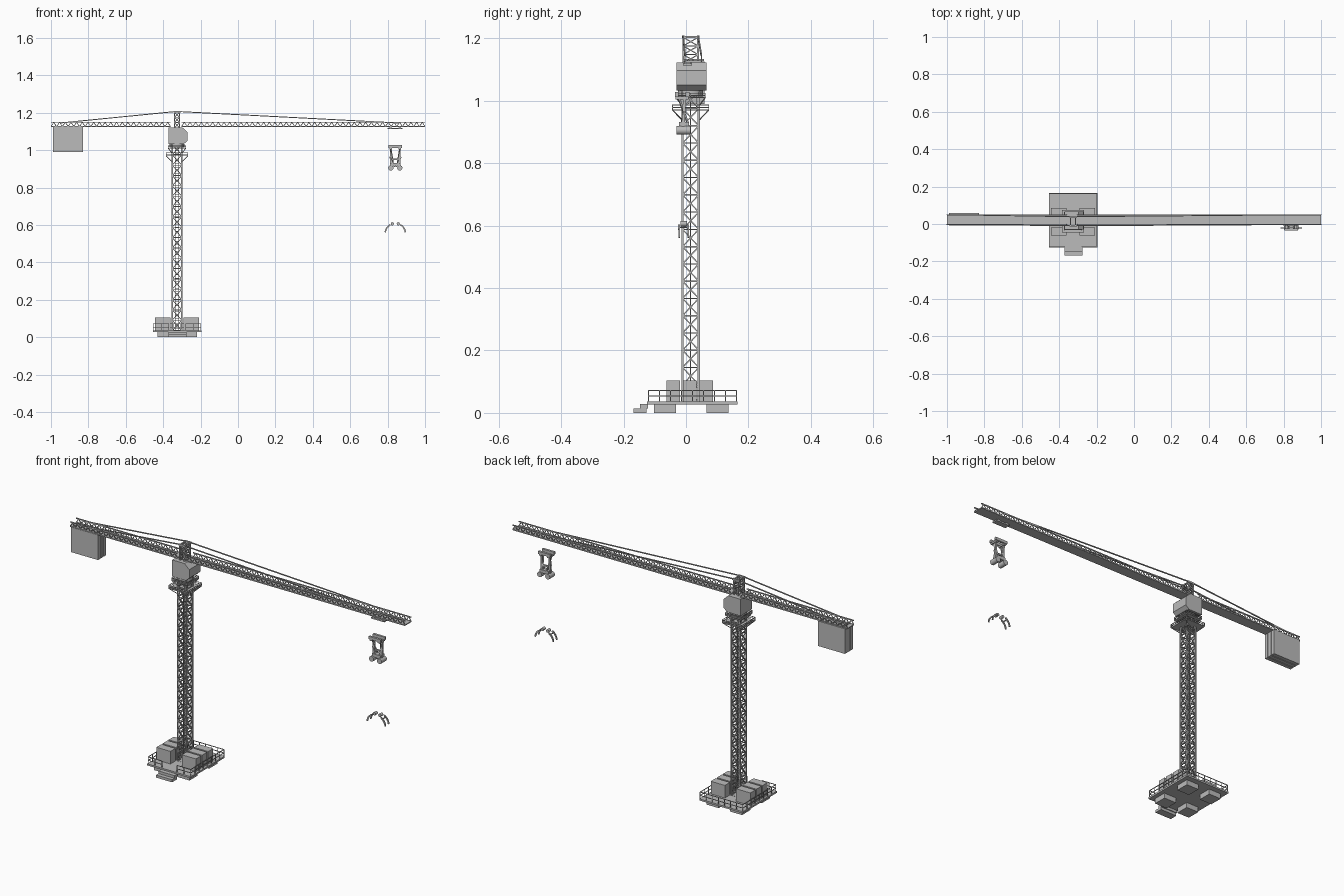
import bpy, bmesh, math
from mathutils import Vector, Matrix

if "Cube" in bpy.data.objects:
    bpy.data.objects.remove(bpy.data.objects["Cube"], do_unlink=True)

grey = bpy.data.materials.new("plain grey")
grey.use_nodes = True
grey.diffuse_color = (0.5, 0.5, 0.5, 1)
grey.node_tree.nodes["Principled BSDF"].inputs["Base Color"].default_value = (0.5, 0.5, 0.5, 1)

MX, MY = -0.326, 0.015      # mast centre
HALF = 0.026                # mast half width


class Part:
    """Collects simple solids into one named object."""
    def __init__(self, name):
        self.name, self.bm = name, bmesh.new()

    def box(self, x0, x1, y0, y1, z0, z1):
        m = Matrix.Translation(((x0 + x1) / 2, (y0 + y1) / 2, (z0 + z1) / 2))
        m = m @ Matrix.Diagonal((x1 - x0, y1 - y0, z1 - z0, 1))
        bmesh.ops.create_cube(self.bm, size=1, matrix=m)

    def bar(self, a, b, w=0.004, d=None):
        a, b = Vector(a), Vector(b)
        v = b - a
        m = Matrix.Translation((a + b) / 2) @ v.to_track_quat('Z', 'Y').to_matrix().to_4x4()
        bmesh.ops.create_cube(self.bm, size=1, matrix=m @ Matrix.Diagonal((w, d or w, v.length, 1)))

    def drum(self, centre, r, length, axis='Z', n=20):
        m = Matrix.Translation(centre) @ Vector((0, 1, 0) if axis == 'Y' else (0, 0, 1)).to_track_quat('Z', 'Y').to_matrix().to_4x4()
        bmesh.ops.create_cone(self.bm, cap_ends=True, segments=n, radius1=r, radius2=r, depth=length, matrix=m)

    def profile(self, pts, y0, y1):
        face = self.bm.faces.new([self.bm.verts.new((x, y0, z)) for x, z in pts])
        new = bmesh.ops.extrude_face_region(self.bm, geom=[face])["geom"]
        bmesh.ops.translate(self.bm, vec=(0, y1 - y0, 0), verts=[g for g in new if isinstance(g, bmesh.types.BMVert)])

    def rail(self, pts, z0, z1, gap=0.035, w=0.003):
        # posts with a top and a middle rail along a path
        for (ax, ay), (bx, by) in zip(pts, pts[1:]):
            n = max(1, round(math.hypot(bx - ax, by - ay) / gap))
            for i in range(n + 1):
                x, y = ax + (bx - ax) * i / n, ay + (by - ay) * i / n
                self.bar((x, y, z0), (x, y, z1), w)
            for z in (z1, (z0 + z1) / 2):
                self.bar((ax, ay, z), (bx, by, z), w)

    def done(self, smooth=False):
        bmesh.ops.recalc_face_normals(self.bm, faces=self.bm.faces)
        me = bpy.data.meshes.new(self.name)
        self.bm.to_mesh(me)
        self.bm.free()
        me.materials.append(grey)
        ob = bpy.data.objects.new(self.name, me)
        bpy.context.collection.objects.link(ob)
        if smooth:
            bpy.context.view_layer.objects.active = ob
            ob.select_set(True)
            bpy.ops.object.shade_smooth_by_angle()
            ob.select_set(False)


def tower(name, hx, hy, z0, z1, bays, w, brace):
    # four corner chords with crossed bracing on each side
    p = Part(name)
    corners = [(MX + sx * hx, MY + sy * hy) for sx, sy in ((-1, -1), (1, -1), (1, 1), (-1, 1))]
    step = (z1 - z0) / bays
    for i, a in enumerate(corners):
        b = corners[(i + 1) % 4]
        p.bar((*a, z0), (*a, z1), w)
        for k in range(bays + 1):
            z = z0 + k * step
            p.bar((*a, z), (*b, z), brace)
            if k < bays:
                p.bar((*a, z), (*b, z + step), brace)
                p.bar((*b, z), (*a, z + step), brace)
    p.done()


# Base: platform, feet and steps
base = Part("base_platform")
base.box(-0.455, -0.195, -0.125, 0.165, 0.027, 0.036)
base.done()
feet = Part("base_feet")
for x in (-0.43, -0.29):
    for y in (-0.102, 0.066):
        feet.box(x, x + 0.072, y, y + 0.07, 0, 0.028)
feet.done()
steps = Part("entry_steps")
steps.box(-0.372, -0.276, -0.168, -0.127, 0, 0.014)
steps.box(-0.372, -0.276, -0.147, -0.122, 0.014, 0.028)
steps.done()
rail = Part("base_railing")
rail.rail([(-0.37, -0.12), (-0.452, -0.12), (-0.452, 0.162), (-0.198, 0.162),
           (-0.198, -0.12), (-0.28, -0.12)], 0.035, 0.072)
rail.done()

# Ballast: three blocks on each side of the mast
ballast = Part("ballast_blocks")
for x in (-0.444, -0.292):
    for k in range(3):
        y = -0.062 + k * 0.0525
        ballast.box(x, x + 0.084, y, y + 0.043, 0.035, 0.104)
ballast.done()

# Mast and inner ladder
tower("mast", HALF, HALF, 0.035, 1.03, 18, 0.007, 0.004)
ladder = Part("mast_ladder")
for s in (-1, 1):
    ladder.bar((MX + s * 0.009, MY, 0.035), (MX + s * 0.009, MY, 1.03), 0.003)
for k in range(54):
    z = 0.045 + k * 0.018
    ladder.bar((MX - 0.009, MY, z), (MX + 0.009, MY, z), 0.002)
ladder.done()

# Walkways and slewing ring below the machine house
walk = Part("upper_walkways")
for h, z, top in ((0.058, 0.97, 0.986), (0.047, 1.01, 1.024)):
    walk.box(MX - h, MX + h, MY - h, MY + h, z - 0.002, z + 0.002)
    loop = [(MX + sx * h, MY + sy * h) for sx, sy in ((-1, -1), (1, -1), (1, 1), (-1, 1), (-1, -1))]
    walk.rail(loop, z, top, 0.04, 0.0025)
    for x, y in loop[:4]:
        walk.bar((x, y, z), ((x + MX) / 2, (y + MY) / 2, z - 0.03), 0.003)
walk.done()
ring = Part("slewing_ring")
ring.drum((MX, MY, 1.023), 0.04, 0.02)
ring.done(True)

# Machine house with bevelled right side
house = Part("machine_house")
house.profile([(-0.372, 1.032), (-0.29, 1.032), (-0.27, 1.05), (-0.27, 1.096),
               (-0.298, 1.122), (-0.372, 1.122)], -0.03, 0.066)
house.done()

# Apex tower and its head
tower("apex_tower", 0.014, 0.024, 1.12, 1.203, 3, 0.006, 0.0035)
head = Part("apex_head")
for s in (-1, 1):
    head.box(MX - 0.02, MX + 0.02, MY + s * 0.024 - 0.004, MY + s * 0.024 + 0.004, 1.2, 1.209)
    head.bar((MX + s * 0.014, -0.012, 1.204), (MX + s * 0.014, 0.043, 1.204), 0.006)
head.done()

# Jibs: floor plate, chords and zigzag sides
Y0, Y1, ZB, ZT = -0.003, 0.049, 1.126, 1.149


def jib(name, x0, x1):
    p = Part(name)
    p.box(x0, x1, Y0 - 0.002, Y1 + 0.002, ZB - 0.003, ZB + 0.002)
    n = round((x1 - x0) / 0.03)
    d = (x1 - x0) / n
    for y in (Y0, Y1):
        p.bar((x0, y, ZT), (x1, y, ZT), 0.005)
        p.bar((x0, y, ZB), (x1, y, ZB), 0.006)
        for k in range(n):
            x = x0 + k * d
            p.bar((x, y, ZB), (x + d / 2, y, ZT), 0.0035)
            p.bar((x + d / 2, y, ZT), (x + d, y, ZB), 0.0035)
    p.done()


jib("main_jib", -0.302, 1.0)
jib("counter_jib", -1.0, -0.36)

# Tie bars from the apex down to both jibs
ties = Part("tie_bars")
for y, ay in ((Y0, MY - 0.024), (Y1, MY + 0.024)):
    ties.bar((MX - 0.012, ay, 1.206), (-0.95, y, ZT - 0.004), 0.005)
    ties.bar((MX + 0.012, ay, 1.206), (0.86, y, ZT - 0.004), 0.005)
ties.done()

# Counterweight slabs and hangers
weight = Part("counterweight")
for k in range(3):
    y = -0.008 + k * 0.0235
    weight.box(-0.99, -0.83, y, y + 0.02, 0.99, 1.125)
for k in range(5):
    x = -0.975 + k * 0.033
    weight.bar((x, -0.006, 1.13), (x, 0.058, 1.13), 0.006)
weight.done()

# Trolley under the main jib
trolley = Part("trolley")
trolley.box(0.8, 0.88, -0.01, 0.02, 1.112, 1.119)
for x in (0.815, 0.865):
    for y in (-0.007, 0.017):
        trolley.drum((x, y, 1.119), 0.006, 0.005, 'Y', 12)
trolley.done()

# Hook block: twin top beams, legs, body and rollers
hook = Part("hook_block")
for y in (-0.03, 0.005):
    hook.box(0.805, 0.877, y - 0.006, y + 0.006, 1.012, 1.027)
for s in (-1, 1):
    x = 0.841 + s * 0.024
    hook.box(x - 0.007, x + 0.007, -0.034, 0.008, 1.004, 1.013)
    hook.bar((x, -0.004, 1.01), (x, -0.01, 0.915), 0.01)
    hook.bar((x, -0.022, 1.005), (x - s * 0.012, 0.005, 0.93), 0.006)
    hook.bar((x + s * 0.006, -0.008, 0.965), (x - s * 0.02, -0.015, 0.91), 0.007)
    hook.drum((x, -0.008, 0.905), 0.014, 0.044, 'Y', 16)
hook.box(0.815, 0.867, -0.022, 0.01, 0.915, 0.932)
hook.bar((0.818, -0.008, 0.95), (0.864, -0.008, 0.95), 0.008)
hook.done(True)

# Grab: paired curved claws with pivots
grab = Part("grab_claws")
for s in (-1, 1):
    for y in (-0.022, 0.007):
        pts = [(0.841 + s * 0.054 * math.cos(a), y, 0.556 + 0.052 * math.sin(a))
               for a in (math.radians(5 + 11 * k) for k in range(6))]
        for k, (a, b) in enumerate(zip(pts, pts[1:])):
            grab.bar(a, b, 0.0045 + 0.0005 * k, 0.0075)
    grab.drum((0.841 + s * 0.016, -0.007, 0.606), 0.0085, 0.02, 'Y', 14)
    grab.bar((0.841 + s * 0.036, -0.024, 0.594), (0.841 + s * 0.036, 0.009, 0.594), 0.004)
grab.done(True)
